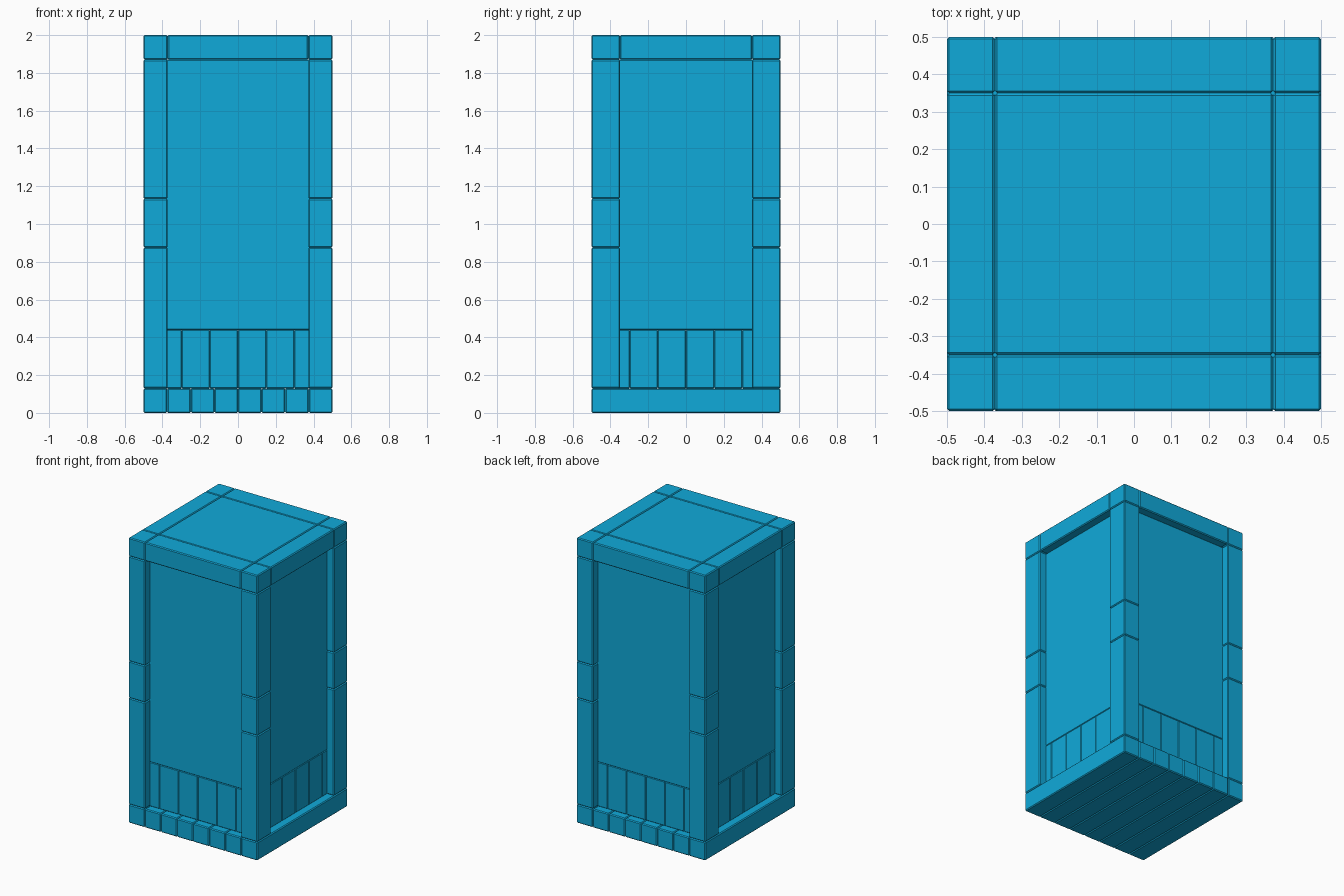
import bpy

if "Cube" in bpy.data.objects:
    bpy.data.objects.remove(bpy.data.objects["Cube"])

blue = bpy.data.materials.new("blue_paint")
blue.diffuse_color = (0.005, 0.4, 0.7, 1)
blue.use_nodes = True
blue.node_tree.nodes["Principled BSDF"].inputs["Base Color"].default_value = blue.diffuse_color


def block(name, x, y, z, bevel=0.006):
    """Bevelled box from (min, max) ranges on each axis."""
    bpy.ops.mesh.primitive_cube_add(size=1, location=[sum(r) / 2 for r in (x, y, z)])
    ob = bpy.context.object
    ob.name = name
    ob.scale = [r[1] - r[0] for r in (x, y, z)]
    bpy.ops.object.transform_apply(location=False, rotation=False, scale=True)
    ob.data.materials.append(blue)
    mod = ob.modifiers.new("soft_edges", 'BEVEL')
    mod.width = bevel
    mod.segments = 1
    return ob


def span(s, a, b):
    """Range a..b mirrored to the side given by sign s."""
    return (a, b) if s > 0 else (-b, -a)


PX, PY = 0.372, 0.35        # inner edges of the corner posts
BASE, SLAT, BEAM, TOP = 0.13, 0.44, 1.87, 2.0
WALL = 0.446                # outer face of the recessed walls

# Base planks running front to back
for i in range(8):
    x = -0.5 + i * 0.125
    block("base_plank", (x, x + 0.125), (-0.5, 0.5), (0, BASE))

# Corner posts with a middle band and a top cap
levels = [BASE, 0.876, 1.134, BEAM, TOP]
parts = ["lower_post", "post_band", "upper_post", "corner_cap"]
for sx in (-1, 1):
    for sy in (-1, 1):
        for name, lo, hi in zip(parts, levels, levels[1:]):
            block(name, span(sx, PX, 0.5), span(sy, PY, 0.5), (lo, hi))

# Top beams and roof panel
for s in (-1, 1):
    block("front_back_beam", (-PX, PX), span(s, PY, 0.5), (BEAM, TOP))
    block("side_beam", span(s, PX, 0.5), (-PY, PY), (BEAM, TOP))
block("roof_panel", (-PX, PX), (-PY, PY), (BEAM, TOP))

# Recessed wall body
block("wall_body", (-WALL, WALL), (-WALL, WALL), (SLAT, BEAM), 0.004)

# Vertical slats around the bottom of the walls
w = 2 * WALL / 6
for i in range(6):
    a = (-WALL + i * w, -WALL + (i + 1) * w)
    for s in (-1, 1):
        block("front_back_slat", a, span(s, 0.39, WALL), (BASE, SLAT), 0.004)
        block("side_slat", span(s, 0.39, WALL), a, (BASE, SLAT), 0.004)
